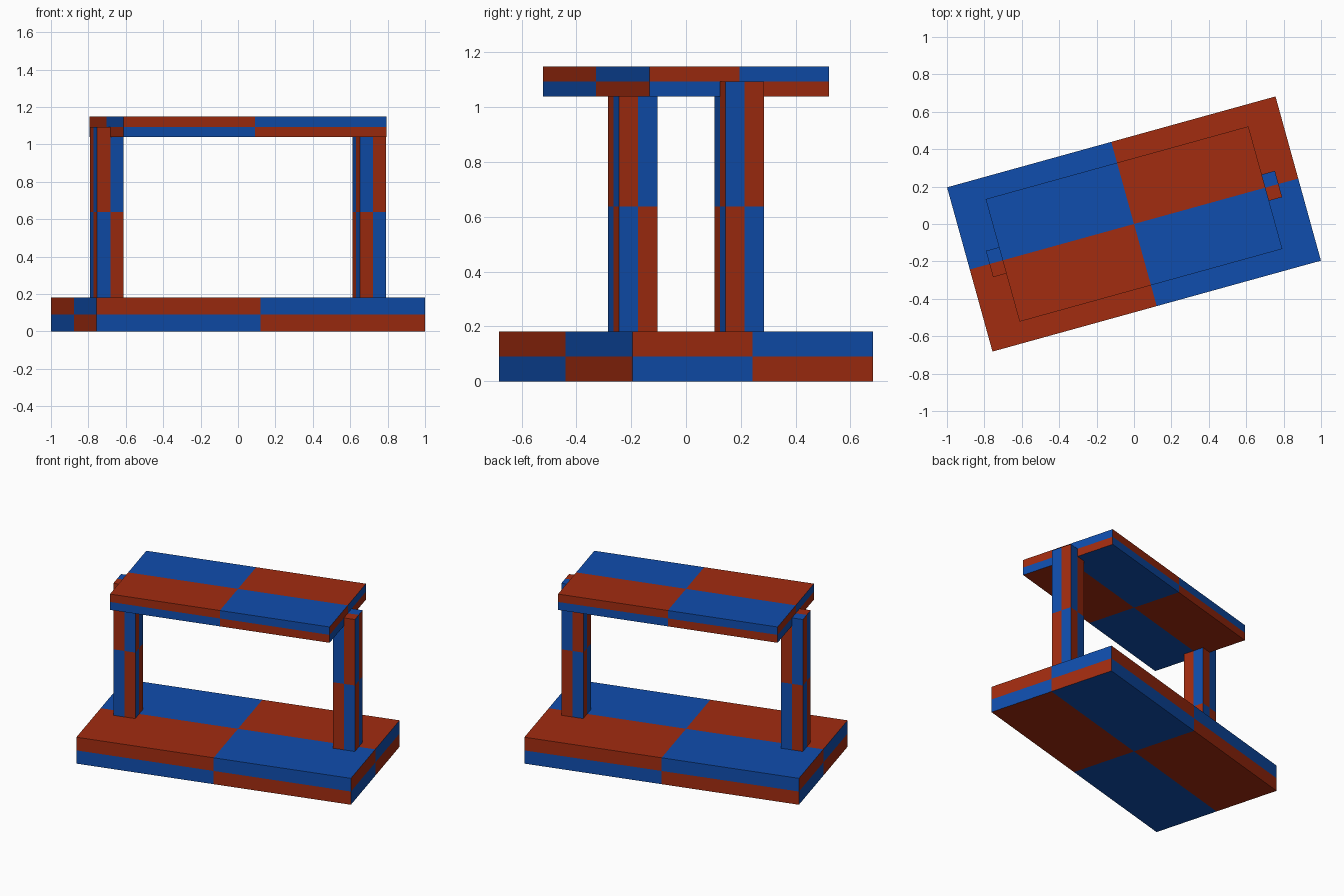
import bpy, bmesh
from mathutils import Matrix, Vector

TURN = Matrix.Rotation(0.27, 4, 'Z')   # whole stand is turned about z
U = 0.0911                             # module the sizes are based on

if "Cube" in bpy.data.objects:
    bpy.data.objects.remove(bpy.data.objects["Cube"], do_unlink=True)


def make_material(name, rgb):
    mat = bpy.data.materials.new(name)
    mat.use_nodes = True
    color = (*rgb, 1.0)
    mat.diffuse_color = color
    mat.node_tree.nodes["Principled BSDF"].inputs["Base Color"].default_value = color
    return mat


RED = make_material("brick_red", (0.36, 0.025, 0.005))
BLUE = make_material("deep_blue", (0.005, 0.075, 0.42))


def checker_box(name, size, center, mirrored=False):
    """Box with a two by two checker on every side."""
    bm = bmesh.new()
    bmesh.ops.create_cube(bm, size=1)
    bmesh.ops.subdivide_edges(bm, edges=bm.edges[:], cuts=1, use_grid_fill=True)
    bm.normal_update()
    for face in bm.faces:
        c = face.calc_center_median()
        red = c.x * c.y * c.z > 0
        if abs(face.normal.x) > 0.5:   # the end faces swap colours
            red = not red
        face.material_index = int(red == mirrored)
    bmesh.ops.scale(bm, vec=Vector(size), verts=bm.verts)
    mesh = bpy.data.meshes.new(name)
    bm.to_mesh(mesh)
    bm.free()
    mesh.materials.append(RED)
    mesh.materials.append(BLUE)
    obj = bpy.data.objects.new(name, mesh)
    obj.matrix_world = TURN @ Matrix.Translation(center)
    bpy.context.collection.objects.link(obj)
    return obj


# Base plate and top slab
checker_box("base", (20 * U, 10 * U, 2 * U), (0, 0, U))
checker_box("top_slab", (16 * U, 0.68, 1.2 * U), (0, 0, 12 * U))

# Mirrored pair of posts, reaching half way into the slab
for name, side in (("right_post", -1), ("left_post", 1)):
    checker_box(name, (1.6 * U, 1.6 * U, 10 * U), (side * 8 * U, 0, 7 * U),
                mirrored=side > 0)
